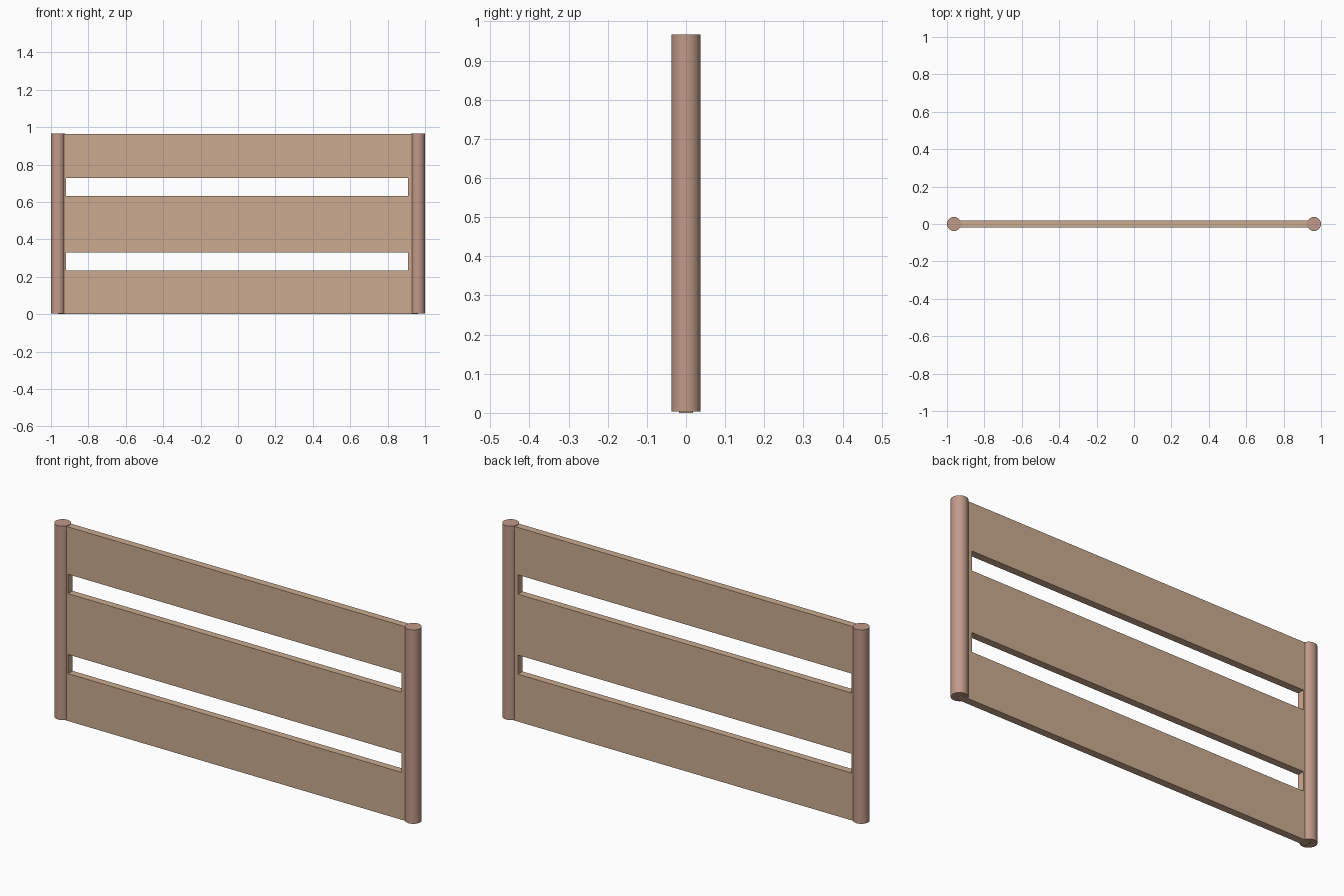
import bpy, bmesh

if "Cube" in bpy.data.objects:
    bpy.data.objects.remove(bpy.data.objects["Cube"])


def material(name, color):
    mat = bpy.data.materials.new(name)
    mat.diffuse_color = (*color, 1)
    mat.use_nodes = True
    mat.node_tree.nodes["Principled BSDF"].inputs["Base Color"].default_value = mat.diffuse_color
    return mat


slat_wood = material("slat_wood", (0.60, 0.41, 0.28))
post_wood = material("post_wood", (0.53, 0.32, 0.25))

POST_R = 0.0375
POST_X = 1 - POST_R
THICK = 0.036

# Slatted panel: a sheet with two slots, extruded to thickness
xs = [-POST_X, -0.92, 0.91, POST_X]
zs = [0, 0.235, 0.33, 0.632, 0.728, 0.963]
bm = bmesh.new()
grid = [[bm.verts.new((x, -THICK / 2, z)) for x in xs] for z in zs]
for r in range(len(zs) - 1):
    for c in range(len(xs) - 1):
        if c == 1 and r in (1, 3):  # slots
            continue
        bm.faces.new((grid[r][c], grid[r][c + 1], grid[r + 1][c + 1], grid[r + 1][c]))
ext = bmesh.ops.extrude_face_region(bm, geom=bm.faces[:], use_keep_orig=True)
moved = [g for g in ext["geom"] if isinstance(g, bmesh.types.BMVert)]
bmesh.ops.translate(bm, verts=moved, vec=(0, THICK, 0))
bmesh.ops.recalc_face_normals(bm, faces=bm.faces[:])
mesh = bpy.data.meshes.new("slatted_panel")
bm.to_mesh(mesh)
bm.free()
mesh.materials.append(slat_wood)
panel = bpy.data.objects.new("slatted_panel", mesh)
bpy.context.collection.objects.link(panel)

# Round end posts, a hair above the panel's bottom edge
Z0, Z1 = 0.004, 0.966
for side, name in ((-1, "left_post"), (1, "right_post")):
    bpy.ops.mesh.primitive_cylinder_add(vertices=48, radius=POST_R, depth=Z1 - Z0,
                                        location=(side * POST_X, 0, (Z0 + Z1) / 2))
    post = bpy.context.object
    post.name = name
    post.data.materials.append(post_wood)
    bpy.ops.object.shade_smooth_by_angle()
